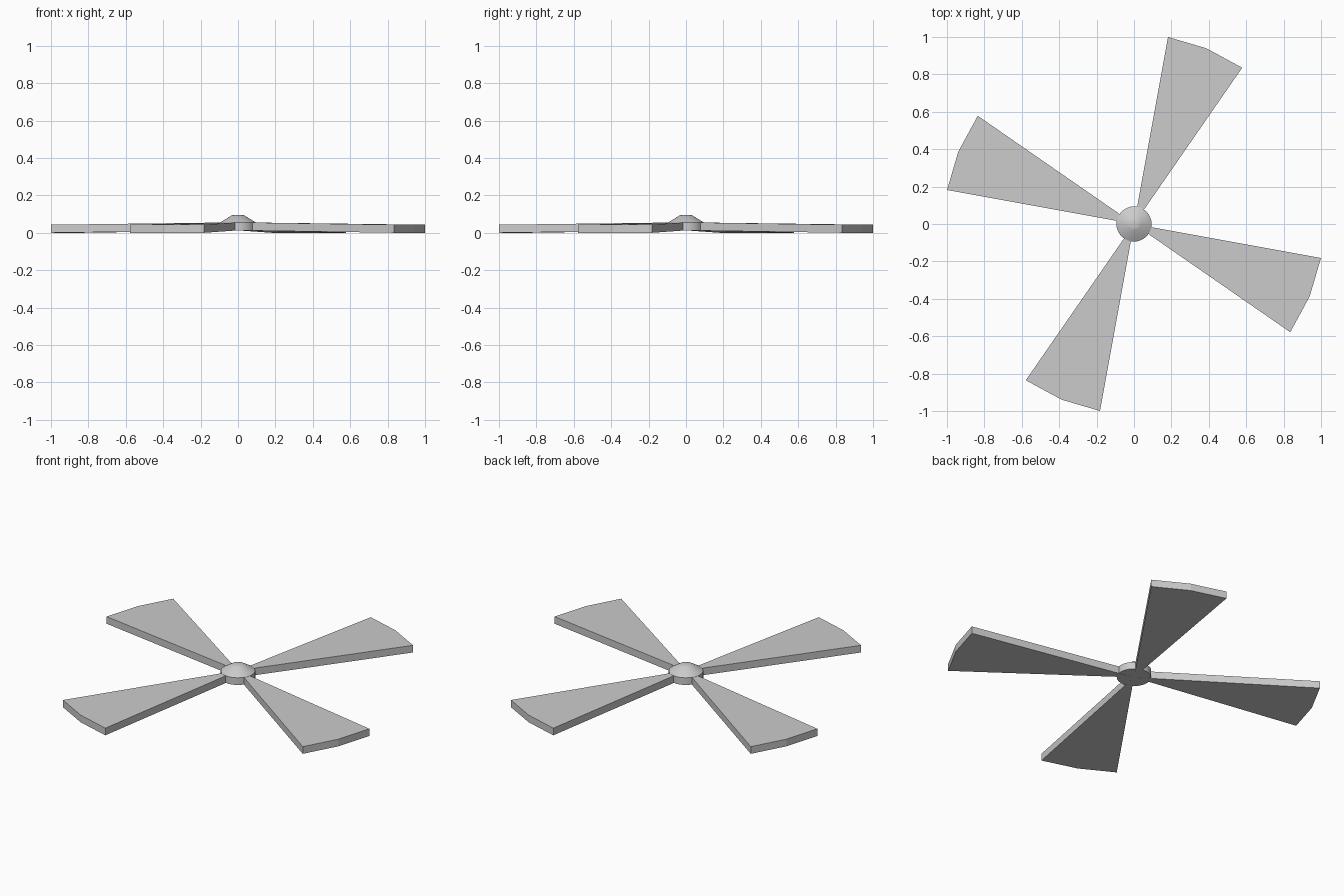
import bpy, bmesh, math

cube = bpy.data.objects.get("Cube")
if cube:
    bpy.data.objects.remove(cube, do_unlink=True)

grey = bpy.data.materials.new("light_grey")
grey.use_nodes = True
grey.diffuse_color = (0.6, 0.6, 0.6, 1)
grey.node_tree.nodes["Principled BSDF"].inputs["Base Color"].default_value = (0.6, 0.6, 0.6, 1)


def make_object(name, bm):
    bmesh.ops.recalc_face_normals(bm, faces=bm.faces)
    mesh = bpy.data.meshes.new(name)
    bm.to_mesh(mesh)
    bm.free()
    mesh.materials.append(grey)
    obj = bpy.data.objects.new(name, mesh)
    bpy.context.collection.objects.link(obj)
    return obj


# Blades: thin wedges fanning out from the axis, drooping slightly to the tip
TIP_RADIUS, THICKNESS, ROOT_Z = 1.016, 0.043, 0.013


def make_blade(name, turn):
    bm = bmesh.new()
    outline = [(0, 0, ROOT_Z)]
    for angle in (-34.7, -22.4, -10.3):
        a = math.radians(angle) + turn
        outline.append((TIP_RADIUS * math.cos(a), TIP_RADIUS * math.sin(a), 0))
    low = [bm.verts.new(p) for p in outline]
    high = [bm.verts.new((x, y, z + THICKNESS)) for x, y, z in outline]
    bm.faces.new(low[::-1])
    bm.faces.new(high)
    for i in range(len(low)):
        j = (i + 1) % len(low)
        bm.faces.new((low[i], low[j], high[j], high[i]))
    make_object(name, bm)


for i, side in enumerate(("left", "back", "right", "front")):
    make_blade(side + "_blade", i * math.pi / 2)

# Hub: short cylinder with a blunt conical cap
SEGMENTS = 32
profile = [(0.094, 0.013), (0.094, 0.056), (0.035, 0.092), (0.02, 0.096)]
bm = bmesh.new()
rings = []
for radius, z in profile:
    rings.append([bm.verts.new((radius * math.cos(2 * math.pi * k / SEGMENTS),
                                radius * math.sin(2 * math.pi * k / SEGMENTS), z))
                  for k in range(SEGMENTS)])
for lower, upper in zip(rings, rings[1:]):
    for k in range(SEGMENTS):
        n = (k + 1) % SEGMENTS
        bm.faces.new((lower[k], lower[n], upper[n], upper[k]))
bm.faces.new(rings[0][::-1])
bm.faces.new(rings[-1])
hub = make_object("hub", bm)

bpy.ops.object.select_all(action="DESELECT")
hub.select_set(True)
bpy.context.view_layer.objects.active = hub
bpy.ops.object.shade_smooth_by_angle(angle=math.radians(40))
